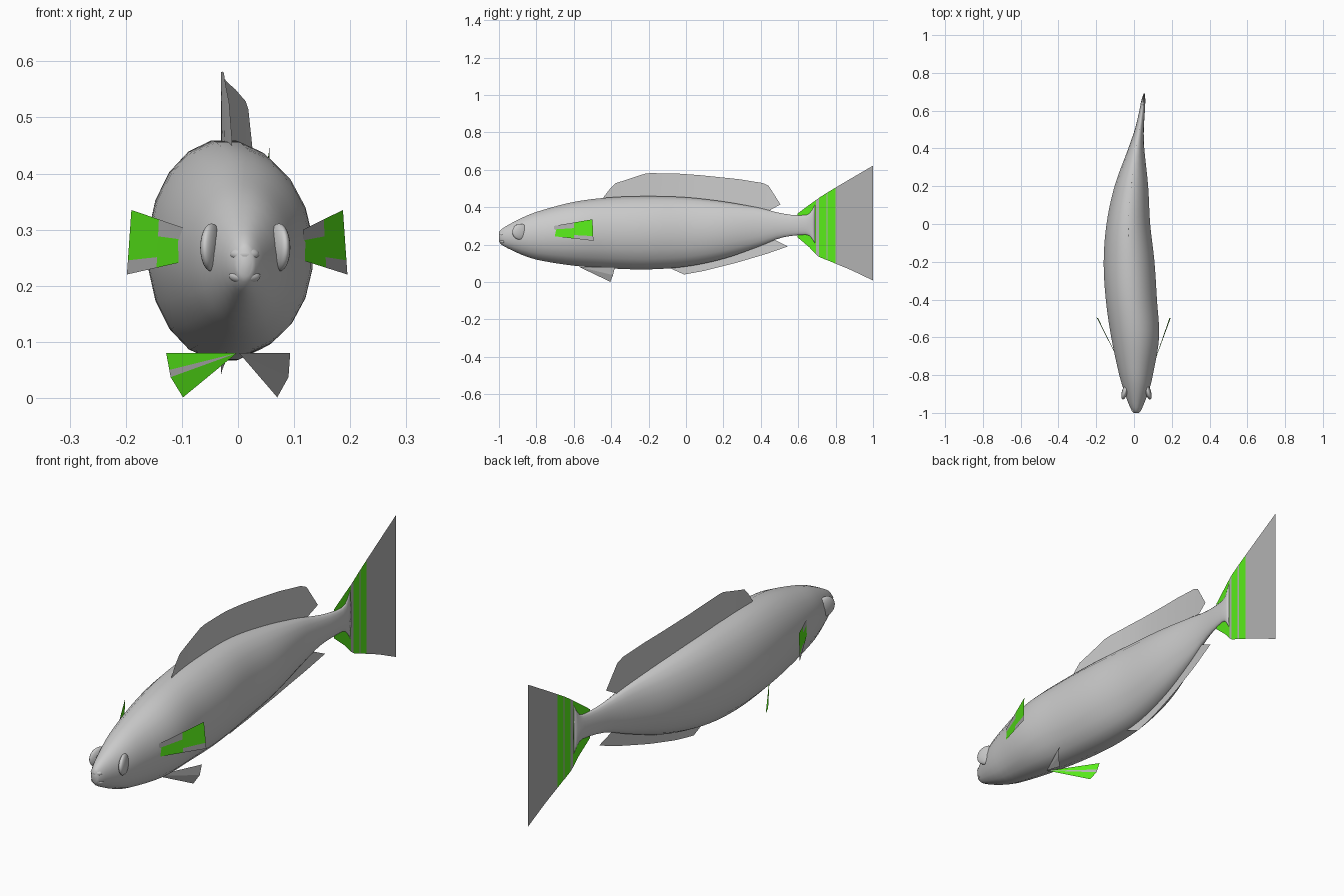
import bpy, bmesh, math

if "Cube" in bpy.data.objects:
    bpy.data.objects.remove(bpy.data.objects["Cube"])

green = bpy.data.materials.new("fin_green")
green.diffuse_color = (0.1, 0.85, 0.01, 1)
green.use_nodes = True
green.node_tree.nodes["Principled BSDF"].inputs["Base Color"].default_value = green.diffuse_color
grey = bpy.data.materials.new("fin_grey")
grey.diffuse_color = (0.45, 0.45, 0.45, 1)
grey.use_nodes = True
grey.node_tree.nodes["Principled BSDF"].inputs["Base Color"].default_value = grey.diffuse_color


def spline(table, y):
    """Catmull-Rom lookup in rows sorted by their first value."""
    n = len(table)
    i = max([k for k in range(n - 1) if table[k][0] <= y] or [0])
    a, b = table[i], table[i + 1]
    p, q = table[max(i - 1, 0)], table[min(i + 2, n - 1)]
    h = b[0] - a[0]
    t = min(max((y - a[0]) / h, 0), 1)
    out = []
    for k in range(1, len(a)):
        m0 = (b[k] - p[k]) / (b[0] - p[0]) * h
        m1 = (q[k] - a[k]) / (q[0] - a[0]) * h
        out.append((2*t**3 - 3*t*t + 1)*a[k] + (t**3 - 2*t*t + t)*m0
                   + (3*t*t - 2*t**3)*b[k] + (t**3 - t*t)*m1)
    return out


def lerp(pts, y):
    """Straight-line lookup in (y, z) points."""
    for a, b in zip(pts, pts[1:]):
        if y <= b[0]:
            t = max((y - a[0]) / (b[0] - a[0]), 0)
            return a[1] + t * (b[1] - a[1])
    return pts[-1][1]


def make(name, verts, faces, smooth=False, greens=None):
    me = bpy.data.meshes.new(name)
    me.from_pydata(verts, [], faces)
    ob = bpy.data.objects.new(name, me)
    bpy.context.collection.objects.link(ob)
    if greens is not None:
        me.materials.append(grey)
        me.materials.append(green)
        for i in greens:
            me.polygons[i].material_index = 1
    for p in me.polygons:
        p.use_smooth = smooth
    return ob


def grid(name, rows, smooth=False, greens=None):
    """Sheet from rows of points of equal length."""
    w = len(rows[0])
    verts = [p for r in rows for p in r]
    faces = [(i*w + j, (i+1)*w + j, (i+1)*w + j + 1, i*w + j + 1)
             for i in range(len(rows) - 1) for j in range(w - 1)]
    return make(name, verts, faces, smooth, greens)


# Body sections: y, centre x, half width, bottom z, top z
BODY = [
    (-1.00, .012, .014, .215, .268),
    (-.985, .012, .026, .198, .284),
    (-.95, .012, .042, .178, .306),
    (-.88, .013, .068, .145, .343),
    (-.80, .011, .090, .118, .376),
    (-.60, .006, .128, .085, .430),
    (-.40, -.014, .137, .070, .455),
    (-.20, -.026, .136, .065, .461),
    (.00, -.030, .117, .080, .455),
    (.20, -.014, .090, .122, .432),
    (.40, .012, .043, .192, .396),
    (.50, .028, .024, .233, .370),
    (.60, .043, .015, .250, .357),
    (.66, .050, .010, .247, .366),
    (.69, .054, .003, .205, .415),
]
SEG = 20
ys = [-1, -.993, -.985, -.97, -.95, -.92] + [-.88 + .04*i for i in range(39)] + [.66, .675, .69]
verts, faces = [], []
for y in ys:
    cx, hw, lo, hi = spline(BODY, y)
    for k in range(SEG):
        a = 2 * math.pi * (k + .5) / SEG
        verts.append((cx + hw * math.cos(a), y, (lo + hi)/2 + (hi - lo)/2 * math.sin(a)))
for i in range(len(ys) - 1):
    for k in range(SEG):
        m = (k + 1) % SEG
        faces.append((i*SEG + k, i*SEG + m, (i+1)*SEG + m, (i+1)*SEG + k))
faces.append(tuple(reversed(range(SEG))))
faces.append(tuple(range((len(ys) - 1)*SEG, len(ys)*SEG)))
make("body", verts, faces, True)


def ball(name, loc, scale, turn=0):
    bpy.ops.mesh.primitive_uv_sphere_add(segments=20, ring_count=12, location=loc, rotation=(0, 0, turn))
    ob = bpy.context.object
    ob.name = name
    ob.scale = scale
    bpy.ops.object.shade_smooth()


# Eyes and lips
for s, n in ((-1, "left"), (1, "right")):
    ball("eye_" + n, (.013 + s*.060, -.885, .268), (.016, .046, .043), s*.30)
ball("upper_lip", (.012, -.983, .256), (.026, .018, .014))
ball("lower_lip", (.012, -.977, .217), (.028, .019, .014))


# Dorsal and anal fins follow the curved centre line
def ridge_fin(name, base, edge, y0, y1, back):
    rows = []
    for i in range(31):
        t = i / 30
        yb = y0 + (back - y0) * t
        ye = y0 + (y1 - y0) * t
        zb, ze = lerp(base, yb), lerp(edge, ye)
        row = []
        for j in range(4):
            y = yb + (ye - yb) * j / 3
            row.append((spline(BODY, y)[0], y, zb + (ze - zb) * j / 3))
        rows.append(row)
    grid(name, rows, True)


top = [(r[0], r[4] - .015) for r in BODY]
bottom = [(r[0], r[3] + .015) for r in BODY]
ridge_fin("dorsal_fin", top,
          [(-.44, .455), (-.385, .525), (-.21, .582), (-.05, .58), (.075, .571),
           (.28, .55), (.435, .525), (.505, .415)], -.44, .505, .43)
ridge_fin("anal_fin", bottom,
          [(-.095, .078), (-.01, .04), (.10, .06), (.26, .10), (.43, .15), (.545, .19)],
          -.095, .545, .46)

# Tail fin: y, bottom z, top z
TAIL = [(.595, .24, .365), (.66, .185, .413), (.695, .147, .438), (.71, .135, .449),
        (.75, .118, .475), (.757, .116, .479), (.80, .098, .505), (.88, .065, .552), (1.0, .008, .622)]
grid("tail_fin", [[(min(.056, .043 + (y - .595)*.12), y, lo), (min(.056, .043 + (y - .595)*.12), y, hi)]
                  for y, lo, hi in TAIL], greens=[0, 1, 3, 5])


# Paired fins
def mix(a, b, t):
    return tuple(p + (q - p) * t for p, q in zip(a, b))


for s, n, root, tip in ((-1, "left", -.088, -.19), (1, "right", .116, .187)):
    inner = [(root, -.71, .245), (root, -.705, .30)]
    outer = [(tip + s*.008, -.495, .22), (tip, -.50, .335)]
    rows = []
    for u in (0, .52, 1):
        lo, hi = mix(inner[0], outer[0], u), mix(inner[1], outer[1], u)
        rows.append([mix(lo, hi, v) for v in (0, .22, .65, 1)])
    grid("pectoral_fin_" + n, rows, greens=[0, 1, 4, 5])

for n, pts, g in (
        ("left", [(-.002, -.57, .08), (-.098, -.405, .001), (-.12, -.39, .037), (-.128, -.38, .08)], [0, 2]),
        ("right", [(.002, -.57, .08), (.070, -.405, .001), (.090, -.39, .037), (.093, -.38, .08)], [])):
    split = mix(pts[2], pts[3], .3)
    make("pelvic_fin_" + n, pts + [split],
         [(0, 1, 2), (0, 2, 4), (0, 4, 3)], greens=g)
